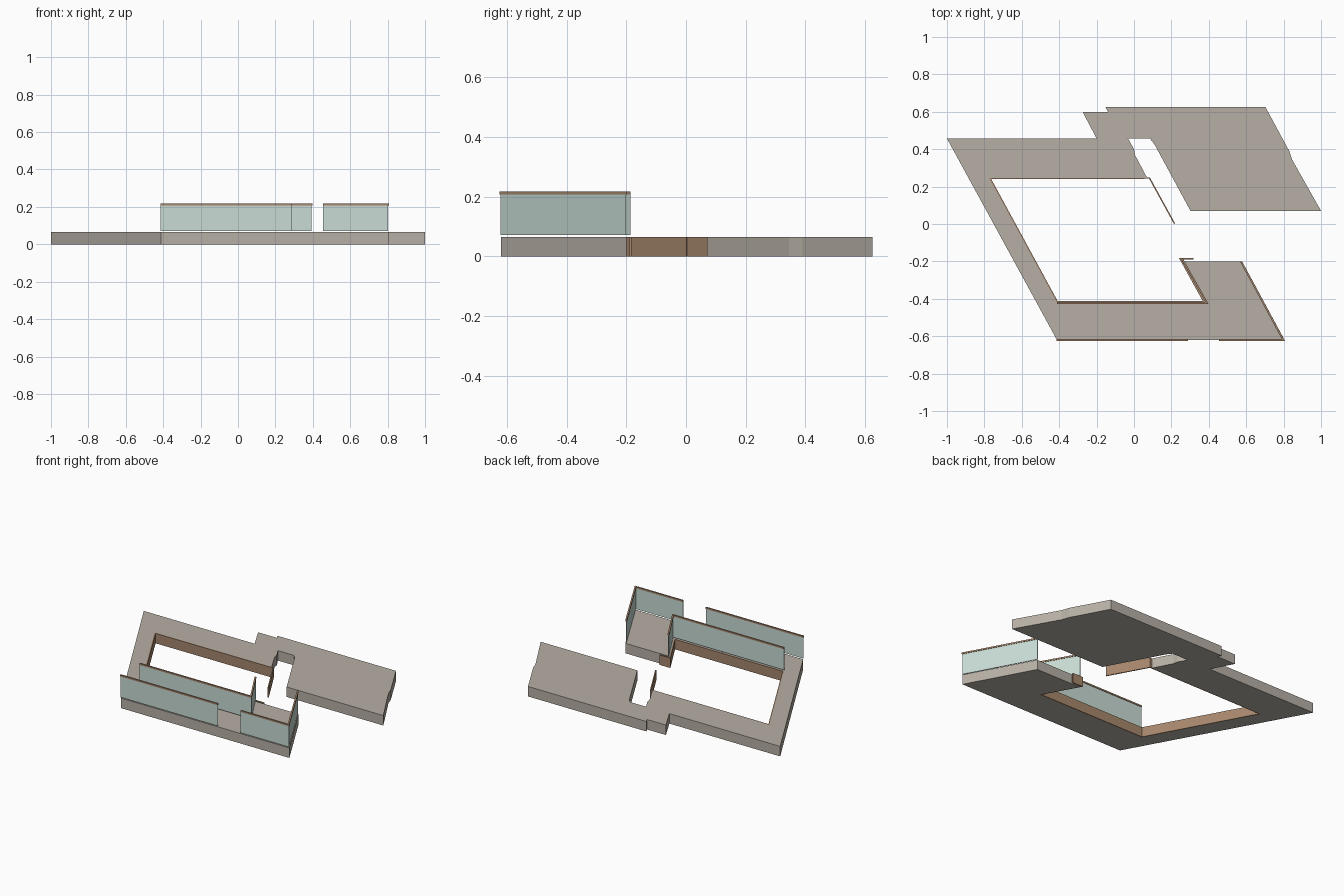
import bpy, bmesh
from mathutils import Vector

if "Cube" in bpy.data.objects:
    bpy.data.objects.remove(bpy.data.objects["Cube"])


def material(name, rgb):
    m = bpy.data.materials.new(name)
    m.diffuse_color = (*rgb, 1)
    m.use_nodes = True
    m.node_tree.nodes["Principled BSDF"].inputs["Base Color"].default_value = m.diffuse_color
    return m


STONE = material("warm grey stone", (0.47, 0.43, 0.375))
GLASS = material("pale green glass", (0.58, 0.71, 0.66))
WOOD = material("brown wood", (0.38, 0.24, 0.15))


def prism(name, outline, z0, z1, mat):
    """Extrude a plan outline between two heights."""
    bm = bmesh.new()
    base = bm.faces.new([bm.verts.new((x, y, z0)) for x, y in outline])
    top = bmesh.ops.extrude_face_region(bm, geom=[base])["geom"]
    bmesh.ops.translate(bm, vec=(0, 0, z1 - z0),
                        verts=[v for v in top if isinstance(v, bmesh.types.BMVert)])
    bmesh.ops.recalc_face_normals(bm, faces=bm.faces[:])
    bmesh.ops.triangulate(bm, faces=[f for f in bm.faces if len(f.verts) > 4])
    mesh = bpy.data.meshes.new(name)
    bm.to_mesh(mesh)
    bm.free()
    mesh.materials.append(mat)
    obj = bpy.data.objects.new(name, mesh)
    bpy.context.collection.objects.link(obj)
    return obj


def offset(path, d):
    """Shift an open path to its left by d, with mitred corners."""
    pts = [Vector(p) for p in path]
    dirs = [(b - a).normalized() for a, b in zip(pts, pts[1:])]
    normals = [Vector((-v.y, v.x)) for v in dirs]
    out = []
    for i, p in enumerate(pts):
        n0, n1 = normals[max(i - 1, 0)], normals[min(i, len(normals) - 1)]
        out.append(p + (n0 + n1) * (d / (1 + n0.dot(n1))))
    return [tuple(p) for p in out]


def wall(name, path, d0, d1, z0, z1, mat):
    prism(name, offset(path, d0) + offset(path, d1)[::-1], z0, z1, mat)


# Balcony floor slab: outer edge, then back around the opening
T = 0.065
prism("floor_slab", [
    (-1, 0.457), (-0.2, 0.457), (-0.275, 0.6), (-0.14, 0.6), (-0.152, 0.625),
    (0.703, 0.625), (0.83, 0.39), (0.845, 0.345), (1, 0.07),
    (0.302, 0.07), (0.11, 0.425), (0.085, 0.457), (-0.032, 0.457),
    (0.0, 0.4), (0.005, 0.37), (0.07, 0.247),
    (-0.775, 0.247), (-0.412, -0.42), (0.38, -0.42), (0.258, -0.2),
    (0.578, -0.2), (0.805, -0.62), (-0.412, -0.62)], 0, T, STONE)

# Wooden lining of the opening, with its free ends
wall("opening_lining", [(0.22, 0.003), (0.085, 0.249), (-0.775, 0.247),
                        (-0.412, -0.42), (0.38, -0.42), (0.253, -0.19),
                        (0.318, -0.19)], 0, 0.007, 0, T, WOOD)

# Glass railings with wooden handrails; the side tells which way they sit
railings = {
    "outer_left": ([(-0.414, -0.625), (0.29, -0.625)], 1),
    "outer_right": ([(0.455, -0.625), (0.807, -0.625), (0.578, -0.2)], 1),
    "inner": ([(-0.412, -0.418), (0.382, -0.418), (0.253, -0.19)], -1),
}
for name, (path, side) in railings.items():
    wall(name + "_glass", path, 0.003 * side, 0.007 * side, 0.071, 0.208, GLASS)
    wall(name + "_handrail", path, 0, 0.01 * side, 0.208, 0.218, WOOD)
